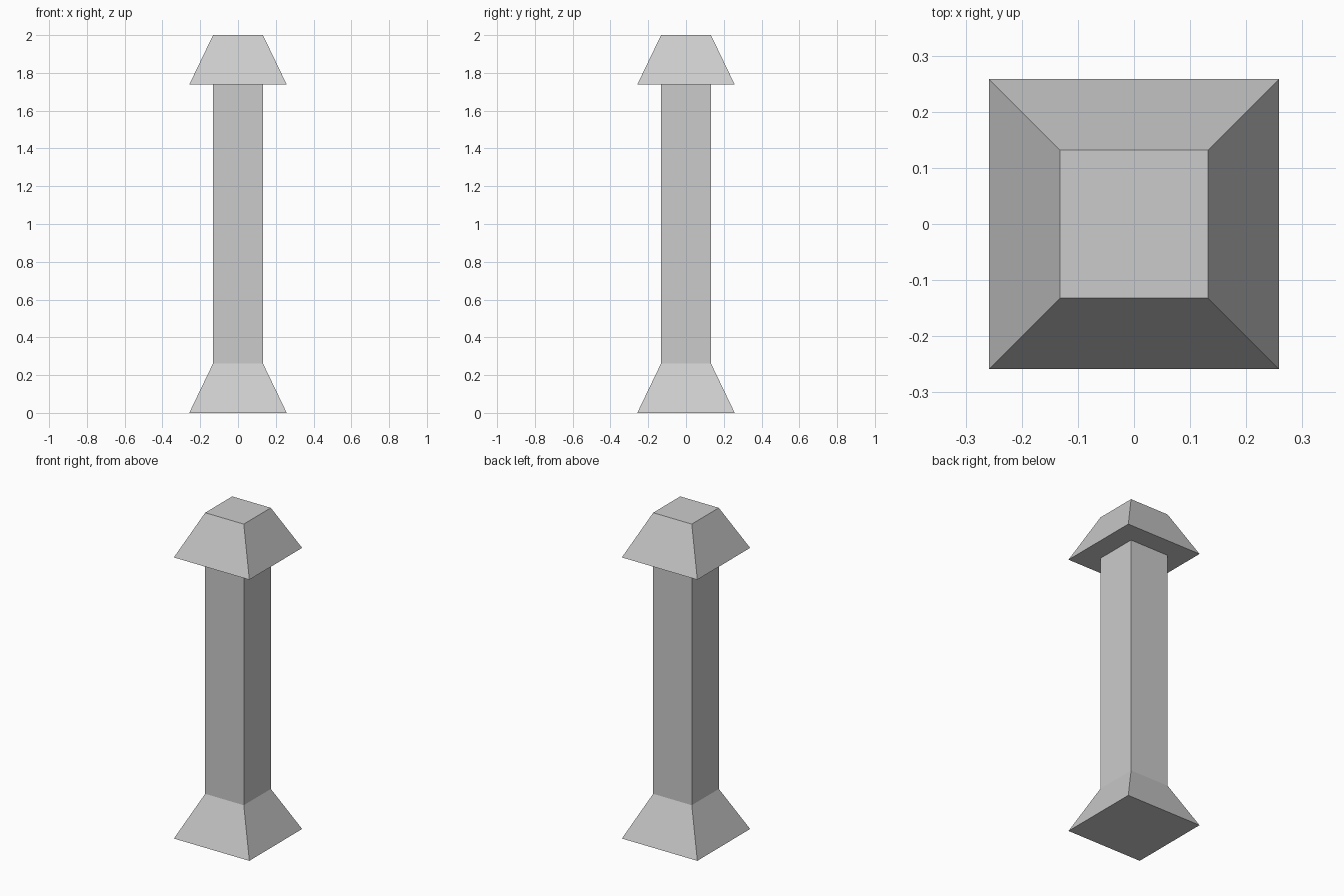
import bpy
import math

if "Cube" in bpy.data.objects:
    bpy.data.objects.remove(bpy.data.objects["Cube"])

WIDE, NARROW = 0.258, 0.132   # half widths of the flare and the shaft
FLARE, HEIGHT = 0.262, 2.0


def square_block(name, z0, z1, half0, half1):
    """Four-sided tapered block from z0 to z1 with given half widths."""
    bpy.ops.mesh.primitive_cone_add(
        vertices=4, radius1=half0 * math.sqrt(2), radius2=half1 * math.sqrt(2),
        depth=z1 - z0, location=(0, 0, (z0 + z1) / 2), rotation=(0, 0, math.pi / 4))
    block = bpy.context.object
    block.name = name
    bpy.ops.object.transform_apply(location=False, rotation=True, scale=True)
    return block


# Flared foot, straight shaft, and matching flared cap
square_block("base", 0, FLARE, WIDE, NARROW)
square_block("shaft", FLARE, HEIGHT - FLARE, NARROW, NARROW)
square_block("cap", HEIGHT - FLARE, HEIGHT, WIDE, NARROW)
